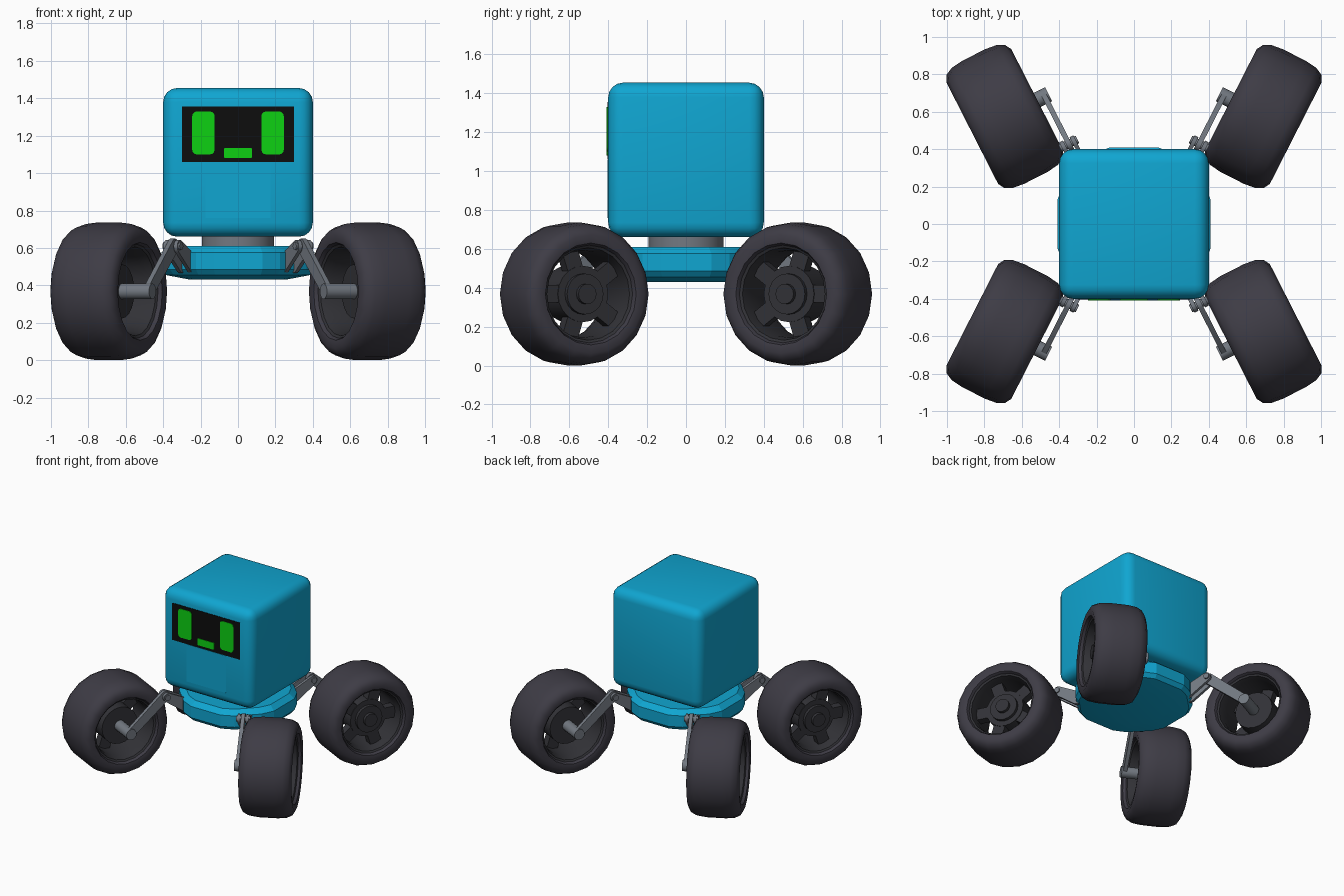
import bpy, bmesh, math
from mathutils import Matrix, Vector

if "Cube" in bpy.data.objects:
    bpy.data.objects.remove(bpy.data.objects["Cube"])


def mat(name, rgb):
    m = bpy.data.materials.new(name)
    m.diffuse_color = (*rgb, 1)
    m.use_nodes = True
    m.node_tree.nodes["Principled BSDF"].inputs["Base Color"].default_value = m.diffuse_color
    return m


TEAL = mat("teal paint", (0.005, 0.38, 0.64))
BLACK = mat("black screen", (0.004, 0.004, 0.004))
GREEN = mat("green light", (0.004, 0.64, 0.006))
RUBBER = mat("dark rubber", (0.048, 0.045, 0.06))
RIM = mat("dark rim", (0.032, 0.032, 0.038))
STEEL = mat("grey steel", (0.17, 0.19, 0.22))


def finish(bm, name, material, matrix=None, angle=35):
    if matrix:
        bm.transform(matrix)
    bmesh.ops.recalc_face_normals(bm, faces=bm.faces)
    me = bpy.data.meshes.new(name)
    bm.to_mesh(me)
    bm.free()
    me.materials.append(material)
    ob = bpy.data.objects.new(name, me)
    bpy.context.collection.objects.link(ob)
    bpy.ops.object.select_all(action='DESELECT')
    ob.select_set(True)
    bpy.context.view_layer.objects.active = ob
    bpy.ops.object.shade_smooth_by_angle(angle=math.radians(angle))
    return ob


def add_box(bm, lo, hi, matrix=Matrix()):
    lo, hi = Vector(lo), Vector(hi)
    m = matrix @ Matrix.Translation((lo + hi) / 2) @ Matrix.Diagonal((*(hi - lo), 1))
    return bmesh.ops.create_cube(bm, size=1, matrix=m)["verts"]


def add_cyl(bm, u, z, r, n0, n1, seg=16):
    """Cylinder along local y (the wheel axis)."""
    m = Matrix.Translation((u, (n0 + n1) / 2, z)) @ Matrix.Rotation(math.pi / 2, 4, 'X')
    bmesh.ops.create_cone(bm, cap_ends=True, segments=seg, radius1=r, radius2=r,
                          depth=n1 - n0, matrix=m)


def add_link(bm, p, q, rp, rq, n0, n1):
    """Flat bar with rounded ends from p to q in the local x-z plane."""
    vs = []
    for (cx, cz), r in ((p, rp), (q, rq)):
        for i in range(12):
            a = math.tau * i / 12
            for n in (n0, n1):
                vs.append(bm.verts.new((cx + r * math.cos(a), n, cz + r * math.sin(a))))
    res = bmesh.ops.convex_hull(bm, input=vs)
    bmesh.ops.delete(bm, geom=list({g for g in res["geom_interior"] if isinstance(g, bmesh.types.BMVert)}),
                     context='VERTS')


def add_lathe(bm, profile, seg=20, closed=True):
    """Revolve (radius, offset) points about local y."""
    rings = [[bm.verts.new((r * math.sin(math.tau * i / seg), n, r * math.cos(math.tau * i / seg)))
              for i in range(seg)] for r, n in profile]
    count = len(rings) if closed else len(rings) - 1
    for k in range(count):
        a, b = rings[k], rings[(k + 1) % len(rings)]
        for i in range(seg):
            j = (i + 1) % seg
            bm.faces.new((a[i], a[j], b[j], b[i]))


def plate(name, material, x0, x1, z0, z1, y, t, r=0.0):
    """Thin panel on the front of the head, with rounded corners."""
    bm = bmesh.new()
    add_box(bm, (x0, y - t, z0), (x1, y, z1))
    if r:
        es = [e for e in bm.edges if abs(e.verts[0].co.y - e.verts[1].co.y) > t / 2]
        bmesh.ops.bevel(bm, geom=es, offset=r, segments=3, profile=0.5, affect='EDGES')
    return finish(bm, name, material)


# Head
bm = bmesh.new()
add_box(bm, (-0.4, -0.4, 0.66), (0.4, 0.4, 1.455))
bmesh.ops.bevel(bm, geom=bm.edges[:], offset=0.075, segments=4, profile=0.5, affect='EDGES')
finish(bm, "head", TEAL)

# Face and chest panel
plate("screen", BLACK, -0.3, 0.3, 1.06, 1.355, -0.399, 0.005)
for s, side in ((-1, "left"), (1, "right")):
    plate(side + "_eye", GREEN, s * 0.185 - 0.06, s * 0.185 + 0.06, 1.1, 1.33, -0.403, 0.005, 0.025)
plate("mouth", GREEN, -0.075, 0.075, 1.08, 1.135, -0.403, 0.005, 0.008)
plate("chest_panel", TEAL, -0.175, 0.175, 0.76, 1.058, -0.398, 0.005, 0.006)

# Neck
bm = bmesh.new()
bmesh.ops.create_cone(bm, cap_ends=True, segments=32, radius1=0.192, radius2=0.192, depth=0.1,
                      matrix=Matrix.Translation((0, 0, 0.63)))
finish(bm, "neck", STEEL)

# Chassis: stacked rings of a cut-corner outline
bm = bmesh.new()
outline = []
for k in range(4):
    rot = Matrix.Rotation(k * math.pi / 2, 3, 'Z')
    outline += [rot @ Vector(p) for p in ((0.41, -0.13, 0), (0.41, 0.13, 0), (0.365, 0.225, 0),)]
    outline.append(rot @ Vector((0.225, 0.365, 0)))
levels = ((0.43, 0.62), (0.455, 0.94), (0.485, 1.0), (0.575, 1.0), (0.61, 0.9))
rings = [[bm.verts.new((p.x * s, p.y * s, z)) for p in outline] for z, s in levels]
for a, b in zip(rings, rings[1:]):
    for i in range(len(a)):
        j = (i + 1) % len(a)
        bm.faces.new((a[i], a[j], b[j], b[i]))
bm.faces.new(rings[0])
bm.faces.new(rings[-1])
finish(bm, "chassis", TEAL, angle=15)

# Four legs, built in a frame of (along wheel, along axle, up)
C, S = 0.454, 0.891
WU, WN, WZ = 0.826, 0.355, 0.368
for sx, xs in ((-1, "left"), (1, "right")):
    for sy, ys in ((-1, "front"), (1, "back")):
        tag = ys + "_" + xs + "_"
        leg = Matrix(((sx * C, sx * S, 0, 0), (sy * S, -sy * C, 0, 0), (0, 0, 1, 0), (0, 0, 0, 1)))
        wheel = leg @ Matrix.Translation((WU, WN, WZ))

        # Suspension arm and axle
        bm = bmesh.new()
        add_link(bm, (0.54, 0.61), (WU, WZ), 0.04, 0.036, 0.102, 0.13)
        finish(bm, tag + "arm", STEEL, leg)
        bm = bmesh.new()
        add_cyl(bm, WU, WZ, 0.042, 0.092, 0.3)
        finish(bm, tag + "axle", STEEL, leg)

        # Forked bracket with pin
        bm = bmesh.new()
        for n in (0.074, 0.136):
            add_link(bm, (0.38, 0.515), (0.535, 0.608), 0.05, 0.035, n, n + 0.022)
        add_cyl(bm, 0.54, 0.61, 0.022, 0.064, 0.168, 12)
        finish(bm, tag + "bracket", STEEL, leg)

        # Tyre
        bm = bmesh.new()
        half = [(0.25, 0.165), (0.262, 0.188), (0.305, 0.195), (0.34, 0.175), (0.36, 0.135), (0.368, 0.07)]
        add_lathe(bm, half + [(r, -n) for r, n in reversed(half)])
        finish(bm, tag + "tyre", RUBBER, wheel, 50)

        # Rim barrel, hub and five spokes
        bm = bmesh.new()
        add_lathe(bm, [(0.252, 0.168), (0.238, 0.16), (0.225, 0.1), (0.225, -0.1), (0.238, -0.16), (0.252, -0.168)])
        finish(bm, tag + "rim", RIM, wheel)
        bm = bmesh.new()
        add_cyl(bm, 0, 0, 0.145, -0.08, 0.1, 20)
        add_cyl(bm, 0, 0, 0.105, 0.09, 0.125, 20)
        add_cyl(bm, 0, 0, 0.052, 0.11, 0.15, 16)
        for i in range(5):
            add_box(bm, (-0.045, 0.03, 0.1), (0.045, 0.095, 0.235),
                    Matrix.Rotation(math.tau * (i + 0.25) / 5, 4, 'Y'))
        finish(bm, tag + "hub", RIM, wheel)
